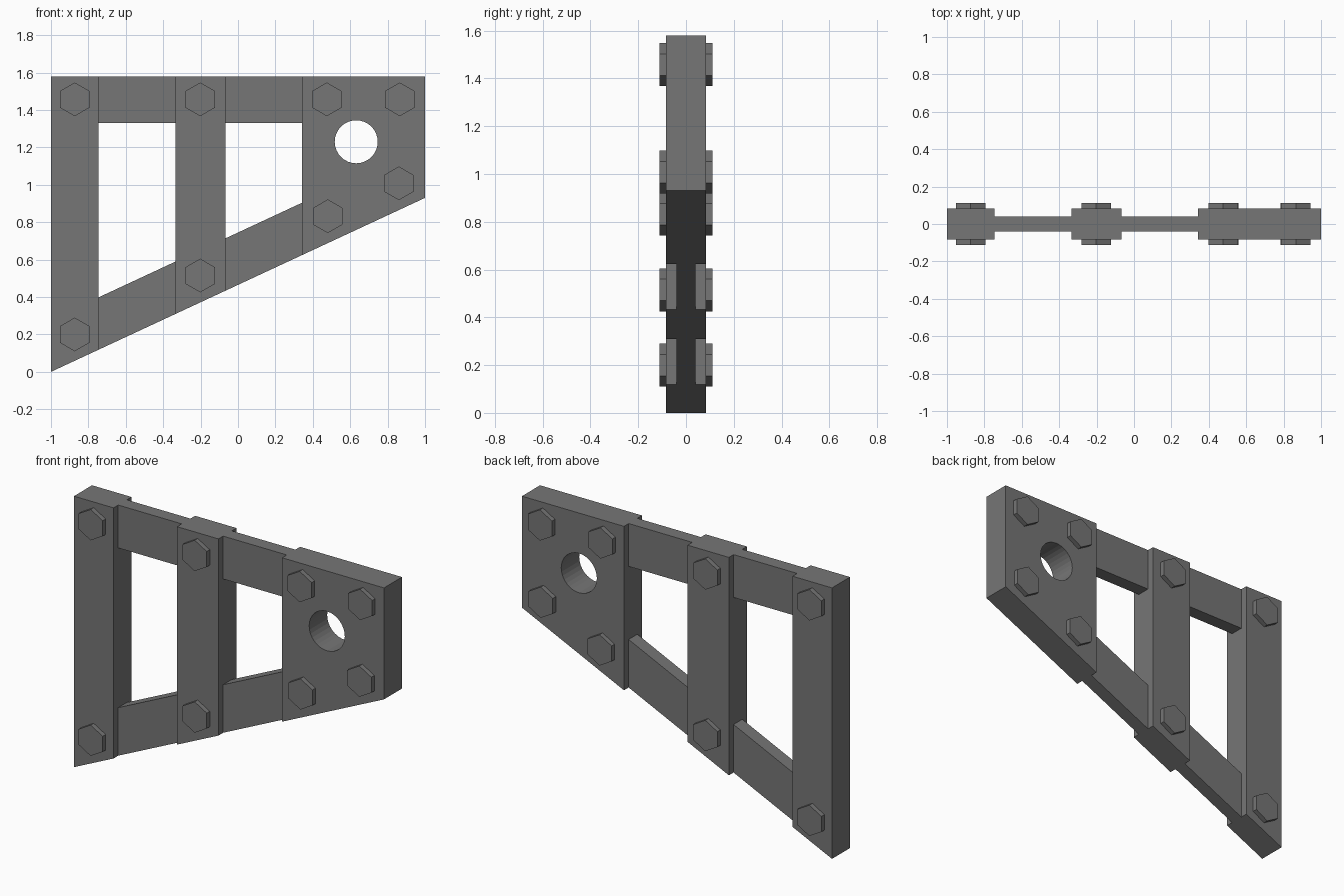
import bpy
import bmesh
from math import pi, sin, cos

cube = bpy.data.objects.get("Cube")
if cube:
    bpy.data.objects.remove(cube, do_unlink=True)

TOP = 1.58
SLOPE = 0.465
POST_HALF = 0.083
RAIL_HALF = 0.04
BOLT_HALF = 0.111

steel = bpy.data.materials.new("dark grey steel")
steel.use_nodes = True
GREY = (0.18, 0.18, 0.18, 1)
steel.diffuse_color = GREY
steel.node_tree.nodes["Principled BSDF"].inputs["Base Color"].default_value = GREY


def lower_edge(x):
    return SLOPE * (x + 1)


def slab(name, outline, y0, y1):
    """Extrude an x-z outline from y0 to y1."""
    bm = bmesh.new()
    face = bm.faces.new([bm.verts.new((x, y0, z)) for x, z in outline])
    out = bmesh.ops.extrude_face_region(bm, geom=[face])
    verts = [v for v in out["geom"] if isinstance(v, bmesh.types.BMVert)]
    bmesh.ops.translate(bm, verts=verts, vec=(0, y1 - y0, 0))
    bmesh.ops.recalc_face_normals(bm, faces=bm.faces)
    mesh = bpy.data.meshes.new(name)
    bm.to_mesh(mesh)
    bm.free()
    mesh.materials.append(steel)
    obj = bpy.data.objects.new(name, mesh)
    bpy.context.collection.objects.link(obj)
    return obj


def ring(x, z, radius, sides):
    return [(x + radius * sin(2 * pi * i / sides), z + radius * cos(2 * pi * i / sides))
            for i in range(sides)]


def post(name, x0, x1):
    outline = [(x0, lower_edge(x0)), (x1, lower_edge(x1)), (x1, TOP), (x0, TOP)]
    return slab(name, outline, -POST_HALF, POST_HALF)


# Upright posts and the wide end plate
posts = [(-1, -0.745), (-0.335, -0.068), (0.342, 1)]
post("outer_post", *posts[0])
post("middle_post", *posts[1])
end_plate = post("end_plate", *posts[2])

# Round hole through the end plate
cutter = slab("hole_cutter", ring(0.632, 1.23, 0.115, 32), -0.2, 0.2)
cutter.hide_render = True
hole = end_plate.modifiers.new("hole", "BOOLEAN")
hole.operation = "DIFFERENCE"
hole.solver = "EXACT"
hole.object = cutter
bpy.context.view_layer.objects.active = end_plate
bpy.ops.object.modifier_apply(modifier="hole")
bpy.data.objects.remove(cutter, do_unlink=True)

# Thin rails between neighbouring posts
for bay, left, right in (("outer", posts[0], posts[1]), ("inner", posts[1], posts[2])):
    a, b = left[1], right[0]
    za, zb = lower_edge(a), lower_edge(b)
    slab(bay + "_top_rail", [(a, 1.33), (b, 1.33), (b, TOP), (a, TOP)],
         -RAIL_HALF, RAIL_HALF)
    slab(bay + "_sloped_rail", [(a, za), (b, zb), (b, zb + 0.28), (a, za + 0.28)],
         -RAIL_HALF, RAIL_HALF)

# Hexagonal bolt heads on both faces
bolts = [(-0.873, 1.457), (-0.873, 0.2), (-0.202, 1.457), (-0.202, 0.515),
         (0.475, 1.457), (0.865, 1.457), (0.86, 1.008), (0.48, 0.832)]
for number, (x, z) in enumerate(bolts, 1):
    for side, sign in (("front", -1), ("back", 1)):
        slab(f"{side}_bolt_{number}", ring(x, z, 0.09, 6),
             sign * POST_HALF, sign * BOLT_HALF)
